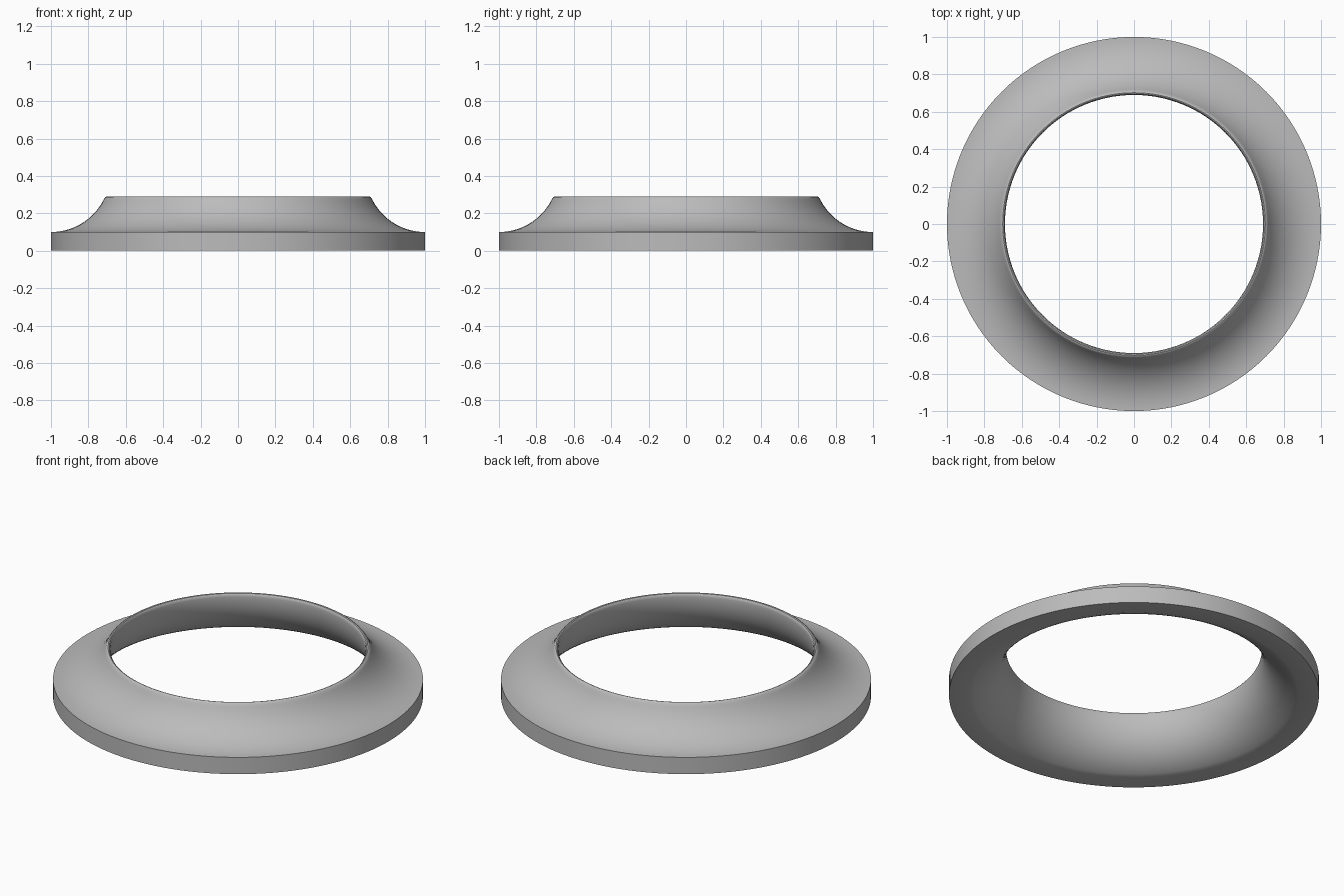
import bpy, math

if "Cube" in bpy.data.objects:
    bpy.data.objects.remove(bpy.data.objects["Cube"])

SEGMENTS = 128


def arc(cx, cz, r, a0, a1, n):
    """Points on a circle arc, angles in degrees."""
    return [(cx + r * math.cos(math.radians(a0 + (a1 - a0) * i / n)),
             cz + r * math.sin(math.radians(a0 + (a1 - a0) * i / n)))
            for i in range(n + 1)]


# Cross-section: base band, concave outer flare, rounded lip, flared bore
profile = [(0.89, 0.0), (1.0, 0.0)]
profile += arc(1.0, 0.416, 0.316, 270, 208, 16)
profile += [(0.714, 0.281), (0.709, 0.287), (0.702, 0.29), (0.696, 0.288), (0.691, 0.281)]
profile += arc(0.972, 0.27, 0.282, 180, 253.1, 16)[:-1]

# Sweep the cross-section around the vertical axis
n = len(profile)
verts, faces = [], []
for s in range(SEGMENTS):
    a = 2 * math.pi * s / SEGMENTS
    verts += [(r * math.cos(a), r * math.sin(a), z) for r, z in profile]
    t = (s + 1) % SEGMENTS
    for i in range(n):
        j = (i + 1) % n
        faces.append((s * n + i, t * n + i, t * n + j, s * n + j))

mesh = bpy.data.meshes.new("flared_ring")
mesh.from_pydata(verts, [], faces)
ring = bpy.data.objects.new("flared_ring", mesh)
bpy.context.collection.objects.link(ring)

# Single plain grey
grey = bpy.data.materials.new("grey")
grey.diffuse_color = (0.5, 0.5, 0.5, 1)
grey.use_nodes = True
grey.node_tree.nodes["Principled BSDF"].inputs["Base Color"].default_value = grey.diffuse_color
mesh.materials.append(grey)

# Smooth surfaces with crisp base edges
bpy.context.view_layer.objects.active = ring
ring.select_set(True)
bpy.ops.object.shade_smooth_by_angle(angle=math.radians(35))
